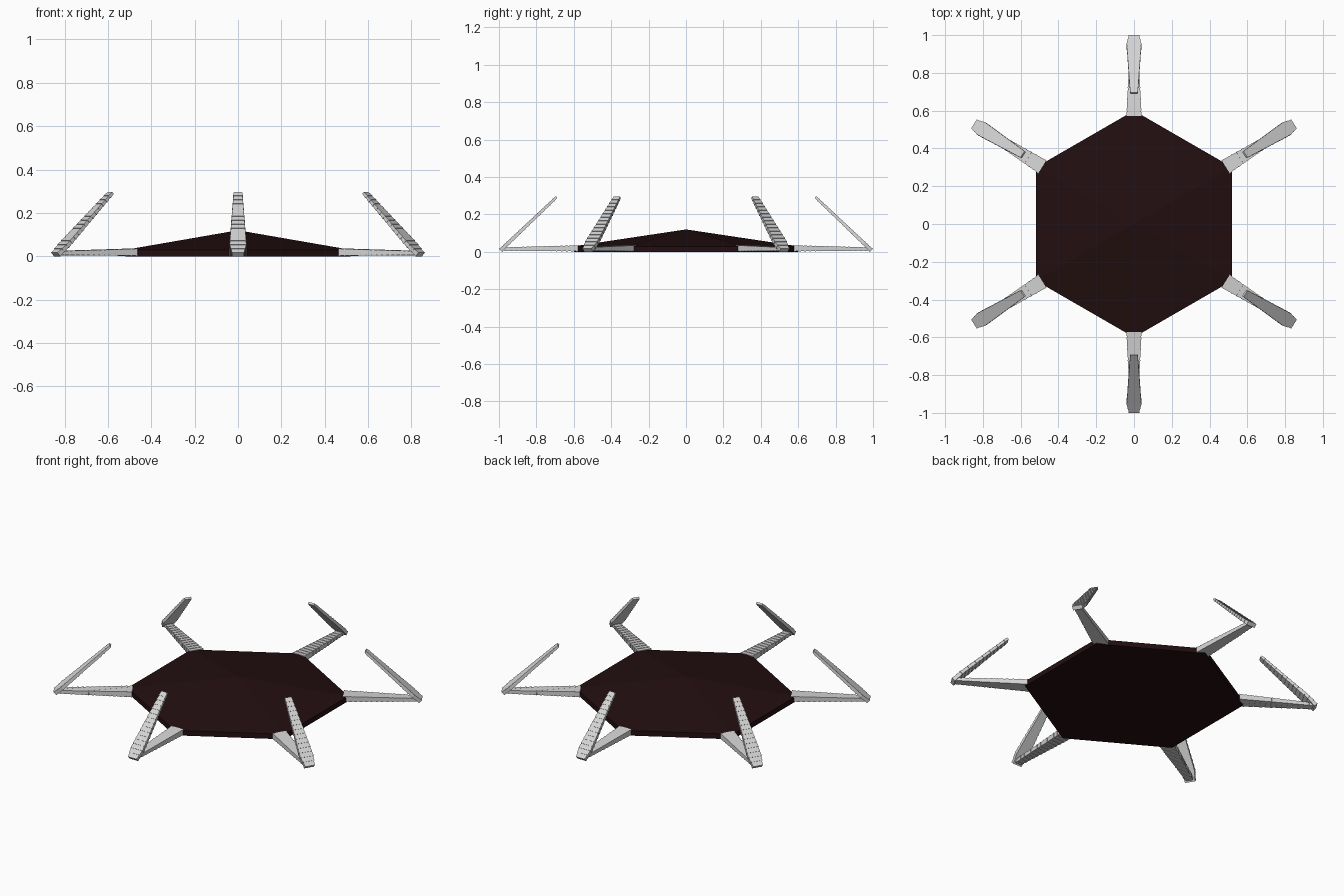
import bpy, bmesh, math
from mathutils import Vector

if "Cube" in bpy.data.objects:
    bpy.data.objects.remove(bpy.data.objects["Cube"])


def material(name, rgb):
    m = bpy.data.materials.new(name)
    m.diffuse_color = (*rgb, 1)
    m.use_nodes = True
    m.node_tree.nodes["Principled BSDF"].inputs["Base Color"].default_value = m.diffuse_color
    return m


DARK = material("dark maroon", (0.016, 0.0045, 0.005))
GREY = material("light grey", (0.66, 0.66, 0.66))


def finish(name, bm, mat):
    bmesh.ops.recalc_face_normals(bm, faces=bm.faces)
    me = bpy.data.meshes.new(name)
    bm.to_mesh(me)
    bm.free()
    me.materials.append(mat)
    ob = bpy.data.objects.new(name, me)
    bpy.context.collection.objects.link(ob)
    return ob


def lerp(table, t):
    # piecewise linear lookup in (t, value) pairs
    for (a, va), (b, vb) in zip(table, table[1:]):
        if t <= b:
            return va + (vb - va) * (t - a) / (b - a)
    return table[-1][1]


def ribbed_bar(bm, start, end, widths, thicks, ribs, step):
    # sawtooth bar in the x-z plane: each rib tapers, then steps out again
    p, q = Vector(start), Vector(end)
    d = (q - p).normalized()
    n = Vector((-d.z, 0, d.x))
    side = Vector((0, 1, 0))
    rings = []
    for i in range(ribs):
        for t, shrink in ((i / ribs, 0), ((i + 1) / ribs, step)):
            c = p.lerp(q, t)
            w, h = lerp(widths, t) - shrink, lerp(thicks, t) - shrink
            rings.append([bm.verts.new(c + side * (w * a) + n * (h * b))
                          for a, b in ((-1, -1), (1, -1), (1, 1), (-1, 1))])
    for r, s in zip(rings, rings[1:]):
        for k in range(4):
            bm.faces.new((r[k], r[(k + 1) % 4], s[(k + 1) % 4], s[k]))
    bm.faces.new(rings[0][::-1])
    bm.faces.new(rings[-1])


# body: thin hexagonal slab with a shallow pyramid roof
bm = bmesh.new()
hexa = [(0.6 * math.cos(math.radians(a)), 0.6 * math.sin(math.radians(a)))
        for a in range(30, 390, 60)]
low = [bm.verts.new((x, y, 0)) for x, y in hexa]
rim = [bm.verts.new((x, y, 0.03)) for x, y in hexa]
apex = bm.verts.new((0, 0, 0.12))
bm.faces.new(low[::-1])
for i in range(6):
    j = (i + 1) % 6
    bm.faces.new((low[i], low[j], rim[j], rim[i]))
    bm.faces.new((rim[i], rim[j], apex))
finish("hexagonal_body", bm, DARK)

# six folded legs: flat lower arm and upper arm leaning back inward
legs = [("right_back", 32), ("back", 90), ("left_back", 148),
        ("left_front", 212), ("front", 270), ("right_front", 328)]
for name, angle in legs:
    bm = bmesh.new()
    ribbed_bar(bm, (0.572, 0, 0.019), (0.985, 0, 0.015),
               [(0, 0.041), (1, 0.021)], [(0, 0.017), (1, 0.010)], 14, 0.0022)
    lower = finish(name + "_lower_arm", bm, GREY)
    bm = bmesh.new()
    ribbed_bar(bm, (0.991, 0, 0.0085), (0.692, 0, 0.293),
               [(0, 0.028), (0.14, 0.040), (1, 0.021)],
               [(0, 0.012), (0.14, 0.011), (1, 0.008)], 15, 0.0022)
    upper = finish(name + "_upper_arm", bm, GREY)
    for ob in (lower, upper):
        ob.rotation_euler.z = math.radians(angle)
